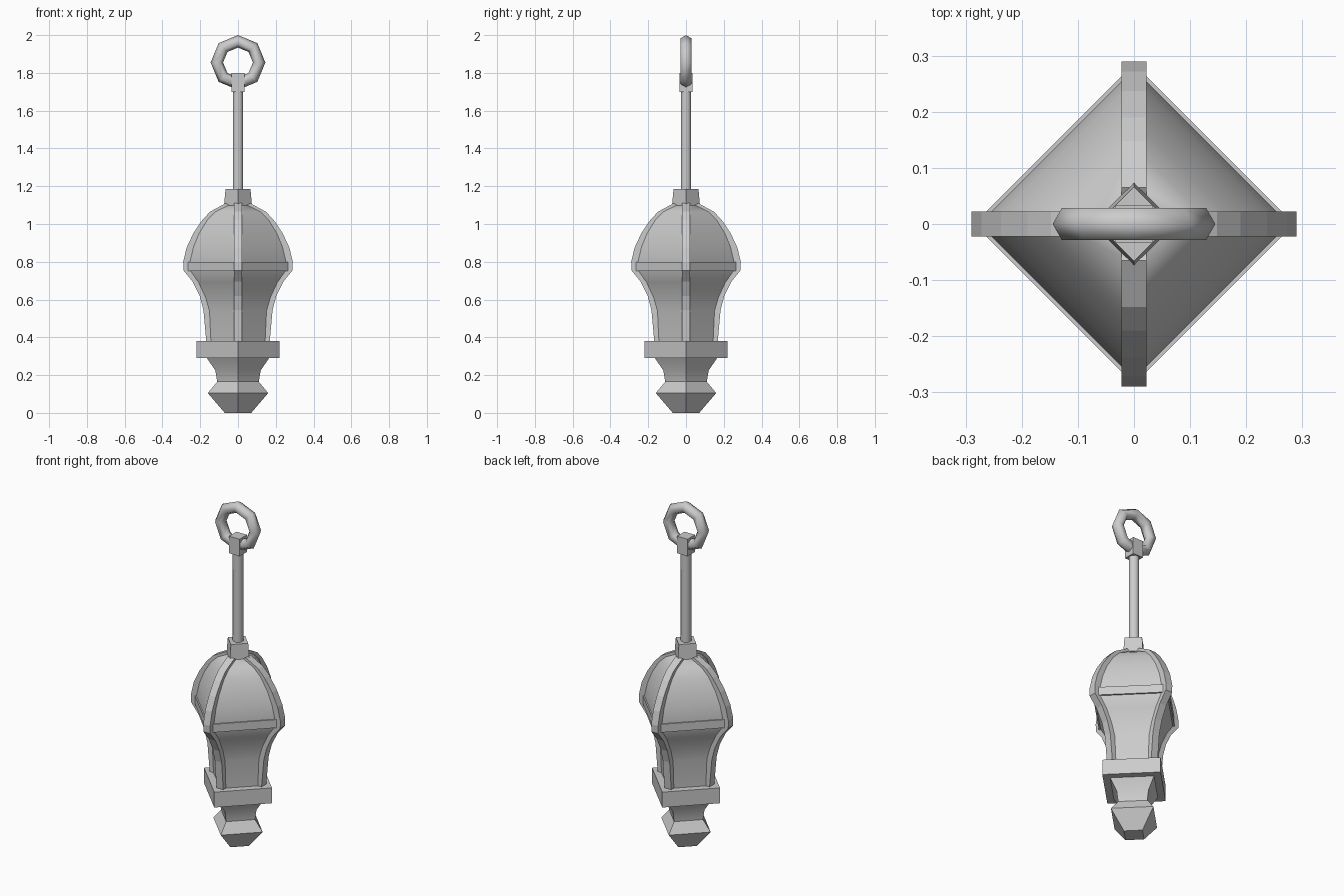
import bpy, bmesh
from math import radians, pi, sin, cos
from mathutils import Matrix

if "Cube" in bpy.data.objects:
    bpy.data.objects.remove(bpy.data.objects["Cube"])


def finish(name, bm, smooth=None):
    bmesh.ops.recalc_face_normals(bm, faces=bm.faces)
    me = bpy.data.meshes.new(name)
    bm.to_mesh(me)
    bm.free()
    ob = bpy.data.objects.new(name, me)
    bpy.context.collection.objects.link(ob)
    if smooth:
        bpy.ops.object.select_all(action='DESELECT')
        ob.select_set(True)
        bpy.context.view_layer.objects.active = ob
        bpy.ops.object.shade_smooth_by_angle(angle=radians(smooth))
    return ob


def skin(bm, rings, closed=False):
    n = len(rings)
    for k in range(n if closed else n - 1):
        a, b = rings[k], rings[(k + 1) % n]
        for i in range(len(a)):
            j = (i + 1) % len(a)
            bm.faces.new((a[i], a[j], b[j], b[i]))
    if not closed:
        bm.faces.new(rings[0])
        bm.faces.new(rings[-1])


def lathe(name, profile, sides=4, turn=0, smooth=None):
    bm = bmesh.new()
    rings = [[bm.verts.new((r * cos(turn + 2 * pi * i / sides),
                            r * sin(turn + 2 * pi * i / sides), z))
              for i in range(sides)] for r, z in profile]
    skin(bm, rings)
    return finish(name, bm, smooth)


# bottom finial and collar
lathe("bottom_finial", [(.07, 0), (.16, .105), (.11, .165), (.12, .225),
                        (.165, .29)], smooth=35)
lathe("collar", [(.22, .29), (.22, .38)])

# glass body with bulging upper half
body = [(.165, .37), (.173, .54), (.193, .61), (.23, .69), (.272, .75),
        (.276, .80), (.257, .88), (.228, .95), (.185, 1.02), (.14, 1.065),
        (.07, 1.10)]
lathe("glass_panels", body, smooth=40)
lathe("waist_band", [(.286, .752), (.286, .80)])

# four corner ribs following the body
ribs = [(.167, .37), (.183, .545), (.203, .62), (.24, .695), (.289, .755),
        (.29, .80), (.272, .875), (.237, .95), (.19, 1.02), (.148, 1.065),
        (.065, 1.11)]
for k, side in enumerate(("right", "back", "left", "front")):
    bm = bmesh.new()
    rings = [[bm.verts.new((r - d, y, z - (.03 if d and z > 1 else 0)))
              for d, y in ((0, -.022), (0, .022), (.05, .022), (.05, -.022))]
             for r, z in ribs]
    skin(bm, rings)
    bm.transform(Matrix.Rotation(k * pi / 2, 4, 'Z'))
    finish("rib_" + side, bm)

# cap, rod and square head
lathe("top_cap", [(.075, 1.085), (.066, 1.186)])
lathe("hanging_rod", [(.029, 1.15), (.029, 1.72)], 8, pi / 8, 50)
lathe("rod_head", [(.034 * 2 ** .5, 1.70), (.034 * 2 ** .5, 1.80)], 4, pi / 4)

# octagonal hanging ring
bm = bmesh.new()
rings = []
for i in range(8):
    a = i * pi / 4
    rings.append([])
    for j in range(6):
        b = j * pi / 3
        r = .112 + .033 * cos(b)
        rings[-1].append(bm.verts.new((r * cos(a), .033 * sin(b),
                                       1.855 + r * sin(a))))
skin(bm, rings, closed=True)
finish("hanging_ring", bm, 65)
